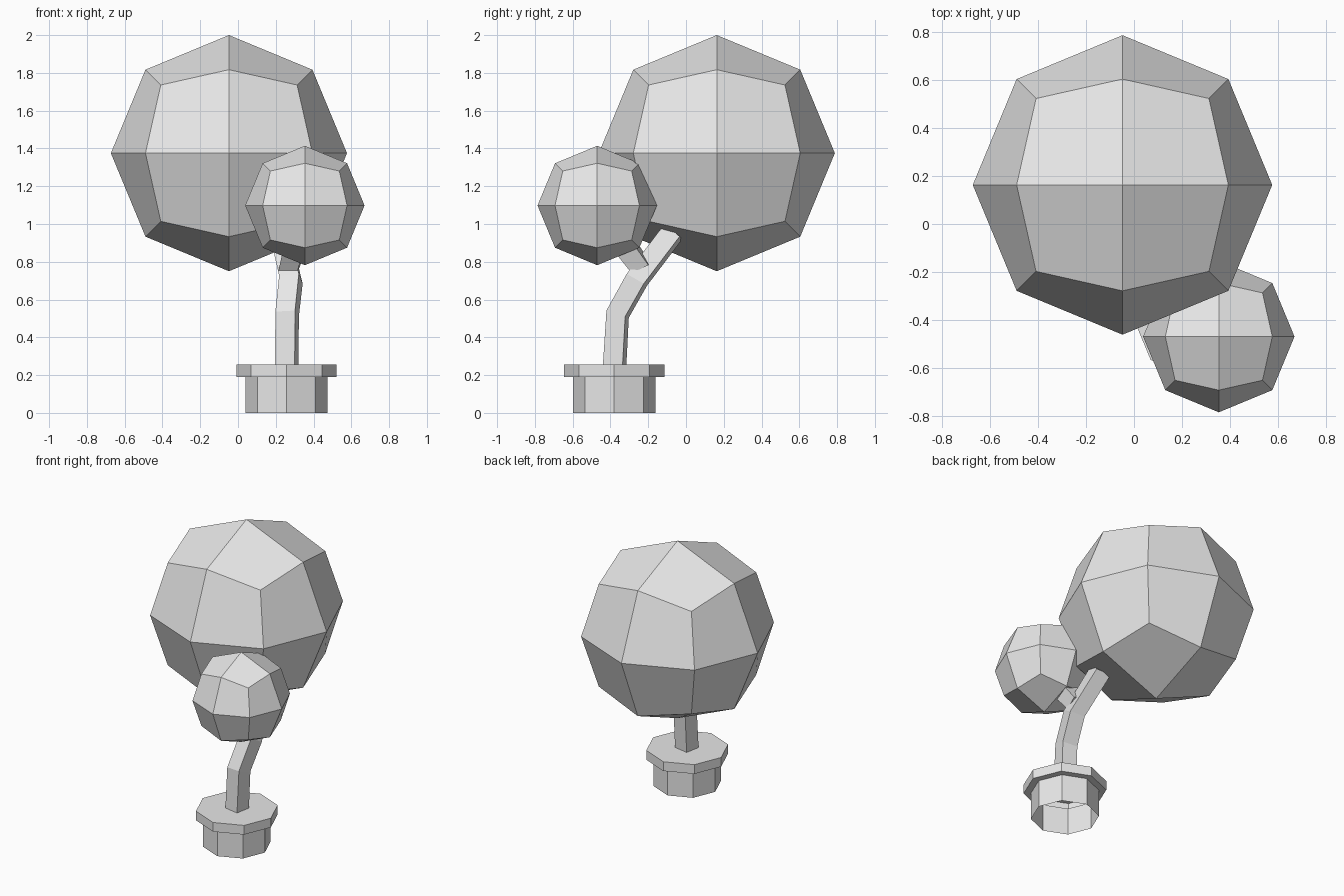
import bpy, bmesh
from math import radians, cos, sin, tau
from mathutils import Vector, Matrix

if "Cube" in bpy.data.objects:
    bpy.data.objects.remove(bpy.data.objects["Cube"])

GREY = (0.8, 0.8, 0.8, 1)
mat = bpy.data.materials.new("light_grey")
mat.use_nodes = True
mat.diffuse_color = GREY
mat.node_tree.nodes["Principled BSDF"].inputs["Base Color"].default_value = GREY


def finish(name, bm):
    bmesh.ops.recalc_face_normals(bm, faces=bm.faces)
    mesh = bpy.data.meshes.new(name)
    bm.to_mesh(mesh)
    bm.free()
    mesh.materials.append(mat)
    obj = bpy.data.objects.new(name, mesh)
    bpy.context.collection.objects.link(obj)
    return obj


def loft(name, rings, cap_start=True):
    """Skin a list of point rings and close the end."""
    bm = bmesh.new()
    loops = [[bm.verts.new(p) for p in ring] for ring in rings]
    n = len(loops[0])
    for a, b in zip(loops, loops[1:]):
        for i in range(n):
            j = (i + 1) % n
            bm.faces.new((a[i], a[j], b[j], b[i]))
    bm.faces.new(loops[-1])
    if cap_start:
        bm.faces.new(loops[0][::-1])
    return finish(name, bm)


def octagon(radius, z):
    return [Vector((0.257 + radius * cos(i * tau / 8),
                    -0.38 + radius * sin(i * tau / 8), z)) for i in range(8)]


def square(center, tilt, half=0.053, turn=-11):
    """Square section, turned about z and then tilted about x."""
    rot = Matrix.Rotation(radians(tilt), 3, 'X') @ Matrix.Rotation(radians(turn), 3, 'Z')
    corners = ((-1, -1), (1, -1), (1, 1), (-1, 1))
    return [Vector(center) + rot @ Vector((x * half, y * half, 0)) for x, y in corners]


def foliage(name, center, radius):
    """Cube divided once and pushed out to a sphere."""
    bm = bmesh.new()
    bmesh.ops.create_cube(bm, size=2)
    bmesh.ops.subdivide_edges(bm, edges=bm.edges[:], cuts=1, use_grid_fill=True)
    for v in bm.verts:
        v.co = Vector(center) + v.co.normalized() * radius
    return finish(name, bm)


# Pot: one shell, open underneath, with a wider rim
loft("pot", [octagon(0.218, 0), octagon(0.218, 0.19),
             octagon(0.265, 0.19), octagon(0.265, 0.255)], cap_start=False)

# Bent trunk leaning back into the large crown
loft("trunk", [square((0.258, -0.378, 0.25), 0),
               square((0.26, -0.362, 0.523), -18),
               square((0.28, -0.26, 0.705), -30),
               square((0.22, -0.065, 0.962), -42)])

# Short side branch reaching forward into the small crown
loft("side_branch", [square((0.272, -0.235, 0.765), 25, 0.05),
                     square((0.31, -0.35, 0.92), 35, 0.055)])

# Crowns
foliage("large_crown", (-0.048, 0.163, 1.375), 0.625)
foliage("small_crown", (0.354, -0.47, 1.098), 0.316)
